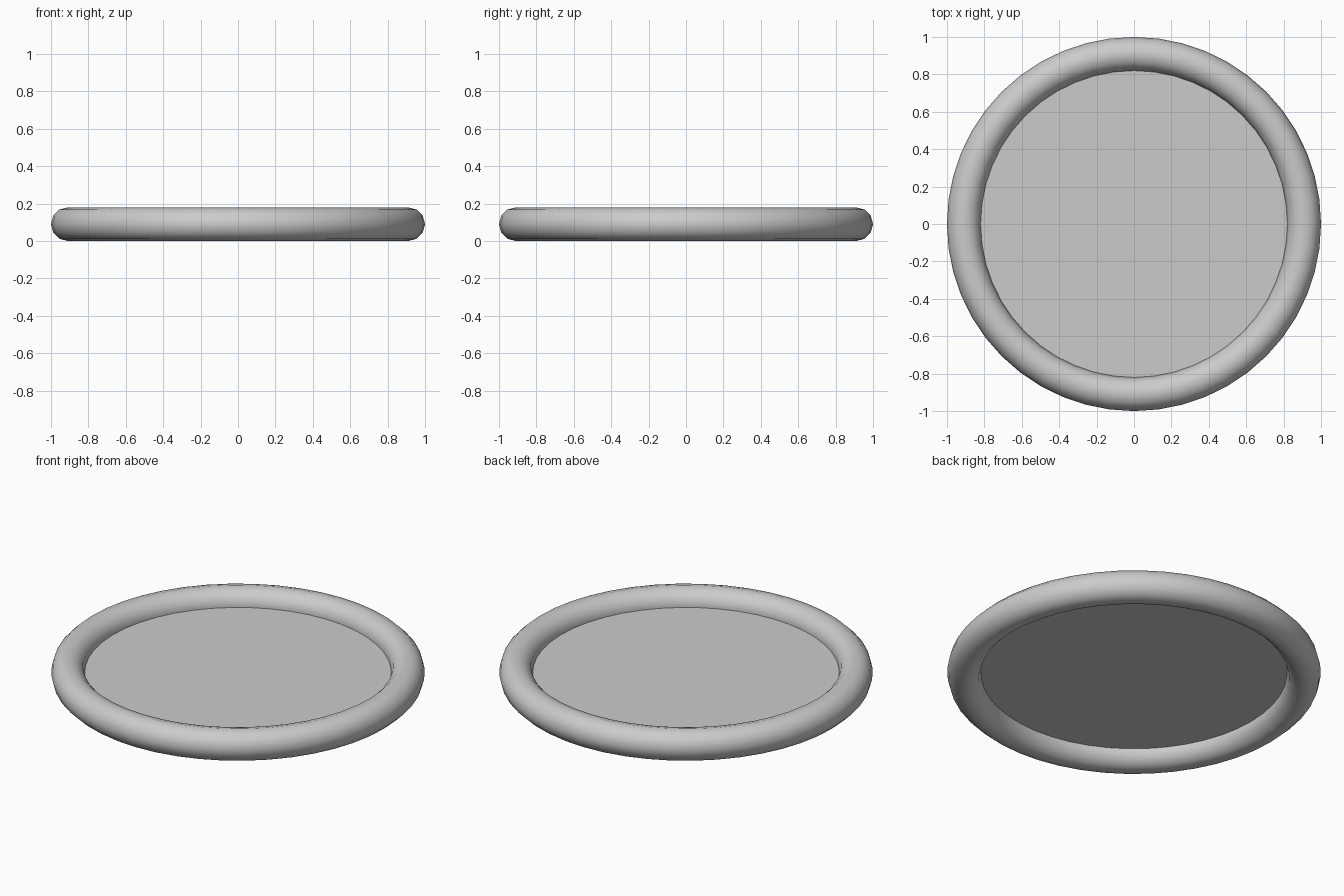
import bpy

if "Cube" in bpy.data.objects:
    bpy.data.objects.remove(bpy.data.objects["Cube"])

MAJOR, MINOR = 0.91, 0.09

# Round rim
bpy.ops.mesh.primitive_torus_add(major_segments=48, minor_segments=12,
                                 major_radius=MAJOR, minor_radius=MINOR,
                                 location=(0, 0, MINOR))
rim = bpy.context.object
rim.name = "rim"
bpy.ops.object.shade_smooth()

# Thin flat panel across the middle of the rim
bpy.ops.mesh.primitive_circle_add(vertices=48, radius=MAJOR - MINOR + 0.005,
                                  fill_type='NGON', location=(0, 0, MINOR))
panel = bpy.context.object
panel.name = "panel"
